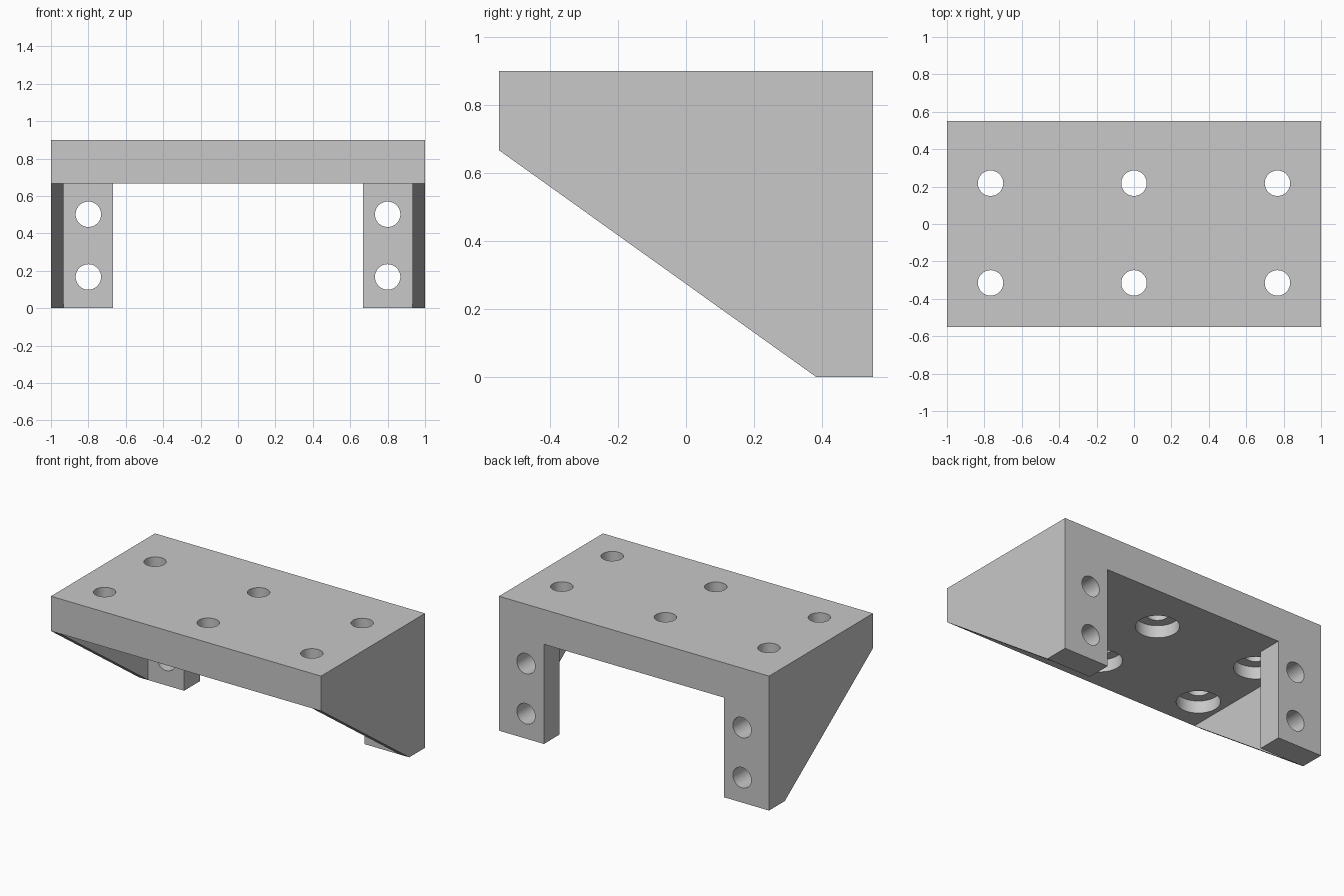
import bpy, bmesh, math
from mathutils import Matrix, Vector

cube = bpy.data.objects.get("Cube")
if cube:
    bpy.data.objects.remove(cube, do_unlink=True)

PLATE_Z, TOP_Z = 0.667, 0.9      # underside and top of the plate
HALF_X, HALF_Y = 1.0, 0.55
LEG_X, LEG_Y = 0.667, 0.383      # inner edge and front face of the legs
WALL_X = 0.933                   # inner face of the side walls
HOLE_R, BORE_R, BORE_DEPTH = 0.068, 0.133, 0.083

grey = bpy.data.materials.new("plain grey")
grey.use_nodes = True
colour = (0.58, 0.58, 0.58, 1)
grey.diffuse_color = colour
grey.node_tree.nodes["Principled BSDF"].inputs["Base Color"].default_value = colour


def prism(name, points, offset):
    """Extrude a closed 3D outline along an offset."""
    bm = bmesh.new()
    face = bm.faces.new([bm.verts.new(p) for p in points])
    ext = bmesh.ops.extrude_face_region(bm, geom=[face])
    verts = [g for g in ext["geom"] if isinstance(g, bmesh.types.BMVert)]
    bmesh.ops.translate(bm, verts=verts, vec=Vector(offset))
    return finish(name, bm)


def finish(name, bm):
    bmesh.ops.recalc_face_normals(bm, faces=bm.faces[:])
    mesh = bpy.data.meshes.new(name)
    bm.to_mesh(mesh)
    bm.free()
    mesh.materials.append(grey)
    obj = bpy.data.objects.new(name, mesh)
    bpy.context.collection.objects.link(obj)
    return obj


def rod(name, profile, matrix):
    """Turn (radius, height) steps into a solid stepped rod."""
    n = 48
    bm = bmesh.new()
    rings = [[bm.verts.new((r * math.cos(2 * math.pi * i / n),
                            r * math.sin(2 * math.pi * i / n), h))
              for i in range(n)] for r, h in profile]
    for a, b in zip(rings, rings[1:]):
        for i in range(n):
            j = (i + 1) % n
            bm.faces.new((a[i], a[j], b[j], b[i]))
    bm.faces.new(rings[0])
    bm.faces.new(rings[-1])
    bm.transform(matrix)
    return finish(name, bm)


# Bracket body: side profile extruded across the width
side = [(-HALF_Y, TOP_Z), (HALF_Y, TOP_Z), (HALF_Y, 0), (LEG_Y, 0), (-HALF_Y, PLATE_Z)]
bracket = prism("shelf_bracket", [(-HALF_X, y, z) for y, z in side], (2 * HALF_X, 0, 0))

# Hollow between the side walls and between the back legs
half = [(WALL_X, -1), (WALL_X, LEG_Y), (LEG_X, LEG_Y), (LEG_X, 1)]
outline = half + [(-x, y) for x, y in reversed(half)]
cutters = [prism("hollow_cutter", [(x, y, -0.5) for x, y in outline], (0, 0, PLATE_Z + 0.5))]

# Plate screw holes, counterbored from below
step = PLATE_Z + BORE_DEPTH
bore = [(BORE_R, 0.55), (BORE_R, step), (HOLE_R, step), (HOLE_R, 1.0)]
for x in (-0.767, 0, 0.767):
    for y in (-0.315, 0.218):
        cutters.append(rod("plate_hole_cutter", bore, Matrix.Translation((x, y, 0))))

# Plain screw holes through the back legs
for x in (-0.8, 0.8):
    for z in (0.167, 0.502):
        place = Matrix.Translation((x, 0, z)) @ Matrix.Rotation(-math.pi / 2, 4, 'X')
        cutters.append(rod("leg_hole_cutter", [(HOLE_R, 0.3), (HOLE_R, 0.7)], place))

# Cut everything, then discard the cutters
bpy.ops.object.select_all(action='DESELECT')
bracket.select_set(True)
bpy.context.view_layer.objects.active = bracket
for cutter in cutters:
    cutter.hide_render = True
    mod = bracket.modifiers.new("cut", 'BOOLEAN')
    mod.operation = 'DIFFERENCE'
    mod.solver = 'EXACT'
    mod.object = cutter
    bpy.ops.object.modifier_apply(modifier=mod.name)
    bpy.data.objects.remove(cutter, do_unlink=True)

# Smooth hole walls, sharp edges elsewhere
bpy.ops.object.shade_smooth_by_angle(angle=math.radians(30))
